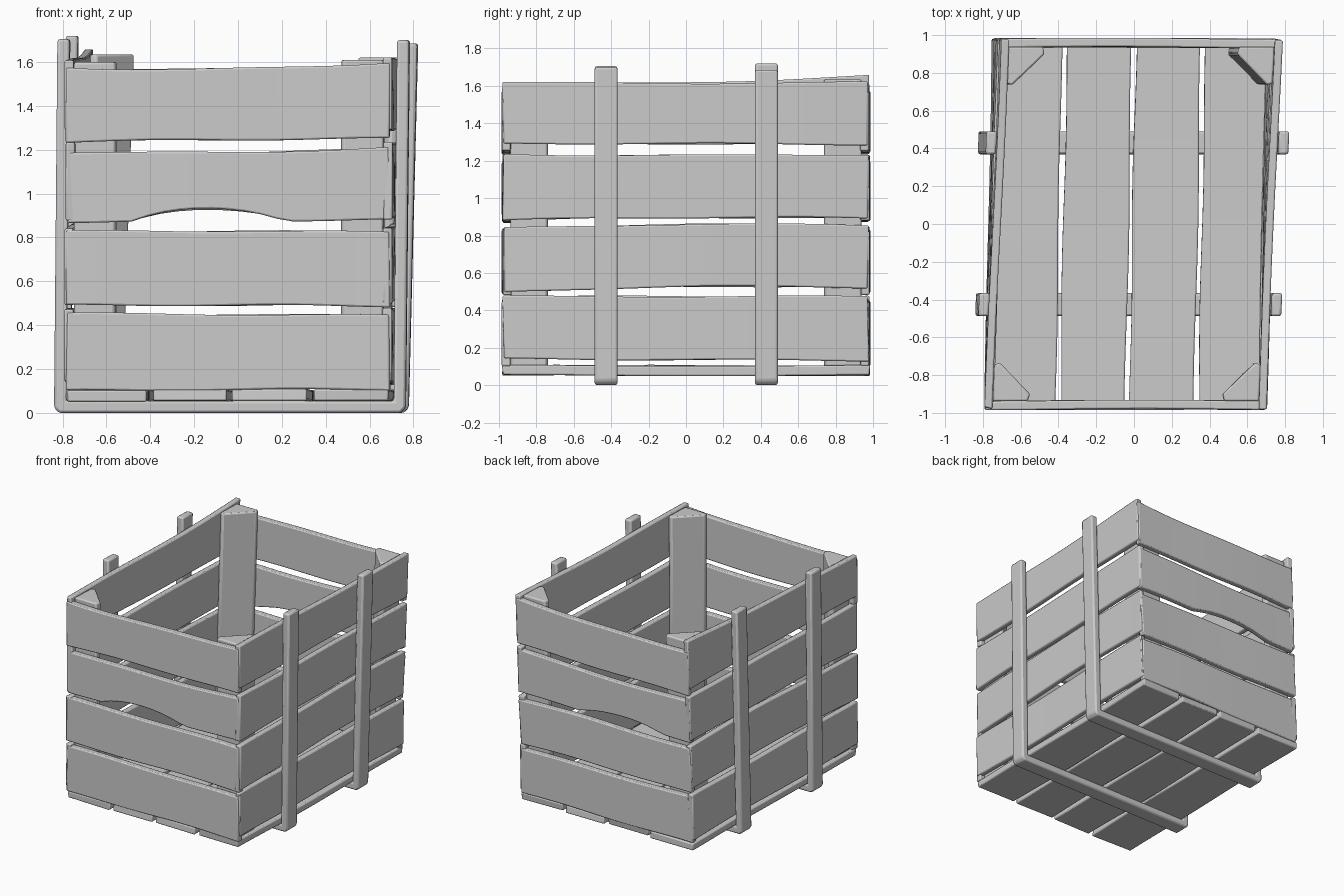
import bpy, bmesh, math, random
from mathutils import Vector

if "Cube" in bpy.data.objects:
    bpy.data.objects.remove(bpy.data.objects["Cube"])

random.seed(4)


def rack(p):
    """Old crate skew: the back drifts to +x, more so near the top."""
    x, y, z = p
    return Vector((x - 0.045 + 0.5 * (y + 1) * (0.03 + 0.055 * z / 1.6), y, z))


def finish(name, bm, bevel):
    bmesh.ops.recalc_face_normals(bm, faces=bm.faces)
    me = bpy.data.meshes.new(name)
    bm.to_mesh(me)
    bm.free()
    ob = bpy.data.objects.new(name, me)
    bpy.context.collection.objects.link(ob)
    mod = ob.modifiers.new("worn_edges", 'BEVEL')
    mod.width, mod.segments, mod.limit_method = bevel, 2, 'ANGLE'
    mod.angle_limit = math.radians(40)
    bpy.ops.object.select_all(action='DESELECT')
    ob.select_set(True)
    bpy.context.view_layer.objects.active = ob
    bpy.ops.object.shade_smooth_by_angle(angle=math.radians(40))
    return ob


def curve3(c, s):
    """Quadratic through start, middle and end values."""
    a, b, d = c
    return a * (1 - s) * (1 - 2 * s) + 4 * b * s * (1 - s) + d * s * (2 * s - 1)


def plank(name, place, half, lo, hi, inner, outer, arch=None, n=20):
    """Board along u; lo / hi are its edges, place(u, w, t) gives the position."""
    bm = bmesh.new()
    ph = [random.uniform(0, 6.28) for _ in range(3)]
    rings = []
    for i in range(n + 1):
        s = i / n
        u = half * (2 * s - 1)
        a = curve3(lo, s) + 0.004 * math.sin(9 * s + ph[0])
        b = curve3(hi, s) + 0.004 * math.sin(8 * s + ph[1])
        if arch is not None:
            a += 0.055 * max(0, 1 - ((u - arch) / 0.34) ** 2) ** 0.8
        bow = 0.004 * math.sin(5 * s + ph[2])
        rings_u = []
        for w, t in ((a, inner), (b, inner), (b, outer), (a, outer)):
            du = random.uniform(-0.01, 0.006) if i in (0, n) else 0
            du = -du if i == 0 else du
            rings_u.append(bm.verts.new(rack(place(u + du, w, t + bow))))
        rings.append(rings_u)
    for r, q in zip(rings, rings[1:]):
        for k in range(4):
            bm.faces.new((r[k], r[(k + 1) % 4], q[(k + 1) % 4], q[k]))
    bm.faces.new(rings[0])
    bm.faces.new(rings[-1])
    return finish(name, bm, 0.008)


def prism(name, outline, place, d0, d1, bevel):
    """Closed outline swept from depth d0 to d1 (d1 may vary per point)."""
    bm = bmesh.new()
    a = [bm.verts.new(rack(place(p, d0))) for p in outline]
    b = [bm.verts.new(rack(place(p, d1))) for p in outline]
    bm.faces.new(a)
    bm.faces.new(b)
    for k in range(len(a)):
        j = (k + 1) % len(a)
        bm.faces.new((a[k], a[j], b[j], b[k]))
    return finish(name, bm, bevel)


# Front and back slats, third row has the hand-hold arch
front_rows = [((.10, .105, .105), (.455, .45, .445)),
              ((.49, .49, .485), (.83, .83, .825)),
              ((.87, .875, .88), (1.19, 1.19, 1.21)),
              ((1.235, 1.245, 1.25), (1.575, 1.57, 1.60))]
for side, sy, centre in (("front", -1, -0.09), ("back", 1, -0.14)):
    for i, (lo, hi) in enumerate(front_rows):
        plank(f"{side}_slat_{i + 1}", lambda u, w, t, sy=sy: (u, sy * t, w),
              0.738, lo, hi, 0.935, 0.982, centre if i == 2 else None)

# Left and right slats
side_rows = [((.14, .135, .13), (.475, .475, .475)),
             ((.495, .525, .52), (.84, .86, .855)),
             ((.88, .895, .89), (1.235, 1.23, 1.235)),
             ((1.29, 1.29, 1.285), (1.62, 1.615, 1.62))]
for side, sx in (("right", 1), ("left", -1)):
    for i, (lo, hi) in enumerate(side_rows):
        if side == "left" and i == 3:
            hi = (1.61, 1.62, 1.655)
        plank(f"{side}_slat_{i + 1}", lambda u, w, t, sx=sx: (sx * t, u, w),
              0.978, lo, hi, 0.703, 0.745)

# Floor boards
for i, (a, b) in enumerate([(-.738, -.37), (-.345, 0), (.02, .365), (.388, .738)]):
    plank(f"floor_board_{i + 1}", lambda u, w, t: (w, u, t), 0.98,
          (a, a, a + .006), (b - .004, b, b), 0.052, 0.105)

# Triangular corner posts
for name, sx, sy, top in (("front_left", -1, -1, 1.60), ("front_right", 1, -1, 1.61),
                          ("back_left", -1, 1, 1.635), ("back_right", 1, 1, 1.62)):
    tri = [(sx * .705, sy * .938), (sx * .705, sy * .745),
           (sx * .675, sy * .735), (sx * .51, sy * .90), (sx * .52, sy * .938)]
    prism(f"{name}_post", tri, lambda p, d: (p[0], p[1], d), 0.10, top, 0.01)

# U-shaped straps wrapping under the floor and up both sides
for name, y, left_top, right_top in (("front_strap", -.427, 1.705, 1.70),
                                     ("back_strap", .43, 1.72, 1.685)):
    u_shape = [(-.802, left_top), (-.802, .025), (-.78, 0), (.78, 0), (.802, .025),
               (.802, right_top), (.747, right_top), (.747, .054),
               (-.747, .054), (-.747, left_top)]
    prism(name, u_shape, lambda p, d: (p[0], d, p[1]), y - .061, y + .061, 0.012)
